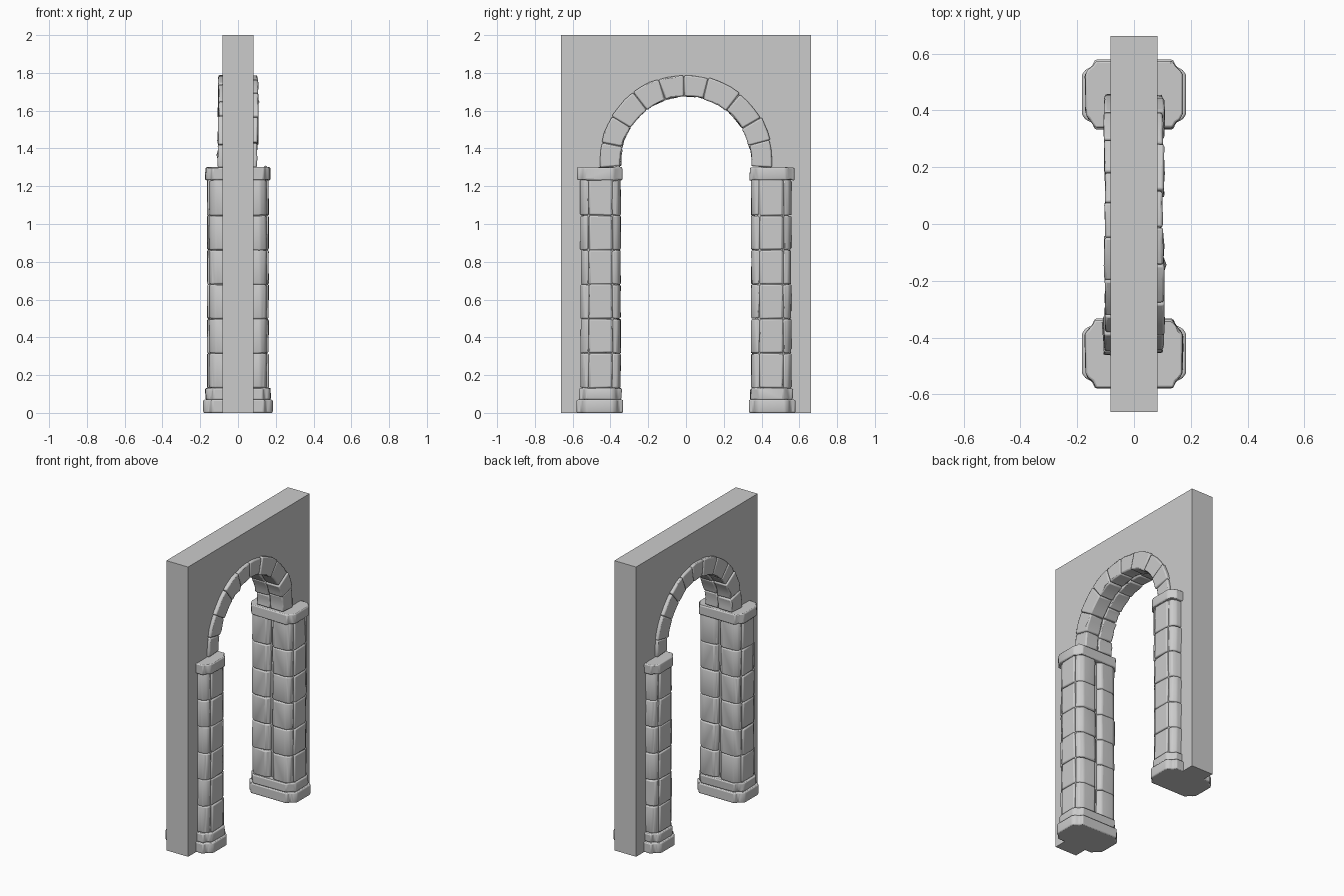
import bpy, bmesh, math, random

if "Cube" in bpy.data.objects:
    bpy.data.objects.remove(bpy.data.objects["Cube"])

random.seed(7)


def add_prism(bm, pts, lo, hi, place, jitter=0.0):
    """Extrude a 2D outline between lo and hi; place maps (u, v, w) to xyz."""
    def moved(p, w):
        return [c + random.uniform(-jitter, jitter) for c in place(p[0], p[1], w)]
    a = [bm.verts.new(moved(p, lo)) for p in pts]
    b = [bm.verts.new(moved(p, hi)) for p in pts]
    bm.faces.new(a)
    bm.faces.new(b[::-1])
    n = len(pts)
    for i in range(n):
        j = (i + 1) % n
        bm.faces.new((a[j], a[i], b[i], b[j]))


def finish(bm, name, bevel=0.0):
    bmesh.ops.recalc_face_normals(bm, faces=bm.faces)
    me = bpy.data.meshes.new(name)
    bm.to_mesh(me)
    bm.free()
    ob = bpy.data.objects.new(name, me)
    bpy.context.collection.objects.link(ob)
    if bevel:
        mod = ob.modifiers.new("worn_edges", 'BEVEL')
        mod.width = bevel
        mod.segments = 2
        mod.limit_method = 'ANGLE'
        mod.angle_limit = math.radians(25)
        bpy.ops.object.select_all(action='DESELECT')
        ob.select_set(True)
        bpy.context.view_layer.objects.active = ob
        bpy.ops.object.shade_smooth_by_angle(angle=math.radians(40))
    return ob


def arc(r, a0, a1, n):
    return [(r * math.cos(a0 + (a1 - a0) * i / n),
             ARCH_Z + r * math.sin(a0 + (a1 - a0) * i / n)) for i in range(n + 1)]


ARCH_Z = 1.33

# Wall slab with the arched doorway
bm = bmesh.new()
outline = [(0.663, 0), (0.663, 2), (-0.663, 2), (-0.663, 0), (-0.40, 0)]
outline += arc(0.40, math.pi, 0, 32) + [(0.40, 0)]
add_prism(bm, outline, -0.083, 0.083, lambda u, v, w: (w, u, v))
finish(bm, "wall")

# Outlines for half a pillar (x, y), mirrored to all four corners
INNER = [(0.008, 0.365), (0.03, 0.346), (0.118, 0.346), (0.145, 0.362),
         (0.155, 0.389), (0.008, 0.389)]
MIDDLE = [(0.008, 0.391), (0.162, 0.391), (0.162, 0.513), (0.008, 0.513)]
OUTER = [(0.008, 0.515), (0.155, 0.515), (0.145, 0.542), (0.118, 0.558),
         (0.008, 0.558)]


def stepped(x, step_x, y0, y1, d):
    return [(0, y0), (step_x, y0), (step_x + 0.01, y0 + d), (x - 0.012, y0 + d + 0.012),
            (x, y0 + d + 0.03), (x, y1 - d - 0.03), (x - 0.012, y1 - d - 0.012),
            (step_x + 0.01, y1 - d), (step_x, y1), (0, y1)]


JOINTS = [0.13, 0.315, 0.498, 0.68, 0.862, 1.045, 1.235]
for side, sy in (("left", -1), ("right", 1)):
    # Shaft: courses of separate worn stones
    bm = bmesh.new()
    for sx in (-1, 1):
        def place(u, v, w):
            return (sx * u, sy * v, w)
        for lo, hi in zip(JOINTS, JOINTS[1:]):
            for block in (INNER, MIDDLE, OUTER):
                add_prism(bm, block, lo + 0.001, hi - 0.001, place, 0.003)
    finish(bm, side + "_pillar_stones", 0.008)

    # Recessed mortar behind the joints
    bm = bmesh.new()
    core = [(-0.14, 0.375), (0.14, 0.375), (0.152, 0.395), (0.152, 0.51),
            (0.13, 0.54), (-0.13, 0.54), (-0.152, 0.51), (-0.152, 0.395)]
    add_prism(bm, core, 0.02, 1.27, lambda u, v, w: (u, sy * v, w))
    finish(bm, side + "_pillar_core")

    # Two-step base and the capital
    for name, dims, lo, hi in (
            ("plinth", (0.184, 0.138, 0.333, 0.579, 0.024), 0.0, 0.07),
            ("upper_base", (0.172, 0.130, 0.341, 0.567, 0.022), 0.07, 0.13),
            ("capital", (0.172, 0.136, 0.337, 0.575, 0.020), 1.232, 1.30)):
        half = stepped(*dims)[1:-1]
        full = half + [(-x, y) for x, y in reversed(half)]
        bm = bmesh.new()
        add_prism(bm, full, lo, hi, lambda u, v, w: (u, sy * v, w), 0.0 if lo == 0 else 0.003)
        finish(bm, side + "_" + name, 0.007)

# Arch ring: irregular voussoirs, staggered between the two faces
START, END = math.radians(-4), math.radians(184)
for name, sx, count in (("arch_stones_front", 1, 10), ("arch_stones_back", -1, 11)):
    step = (END - START) / count
    cuts = [START + step * i for i in range(count + 1)]
    cuts = [c if i in (0, count) else c + random.uniform(-0.2, 0.2) * step
            for i, c in enumerate(cuts)]
    bm = bmesh.new()
    for a0, a1 in zip(cuts, cuts[1:]):
        grow = random.uniform(-0.004, 0.004)
        a0, a1 = a0 + 0.003, a1 - 0.003
        stone = arc(0.345 - grow, a0, a1, 3) + arc(0.459 + grow, a1, a0, 3)
        add_prism(bm, stone, 0.002, 0.104 + grow, lambda u, v, w: (sx * w, u, v), 0.002)
    finish(bm, name, 0.008)

# Mortar ring inside the arch
bm = bmesh.new()
add_prism(bm, arc(0.356, START, END, 32) + arc(0.447, END, START, 32), -0.094, 0.094,
          lambda u, v, w: (w, u, v))
finish(bm, "arch_core")
